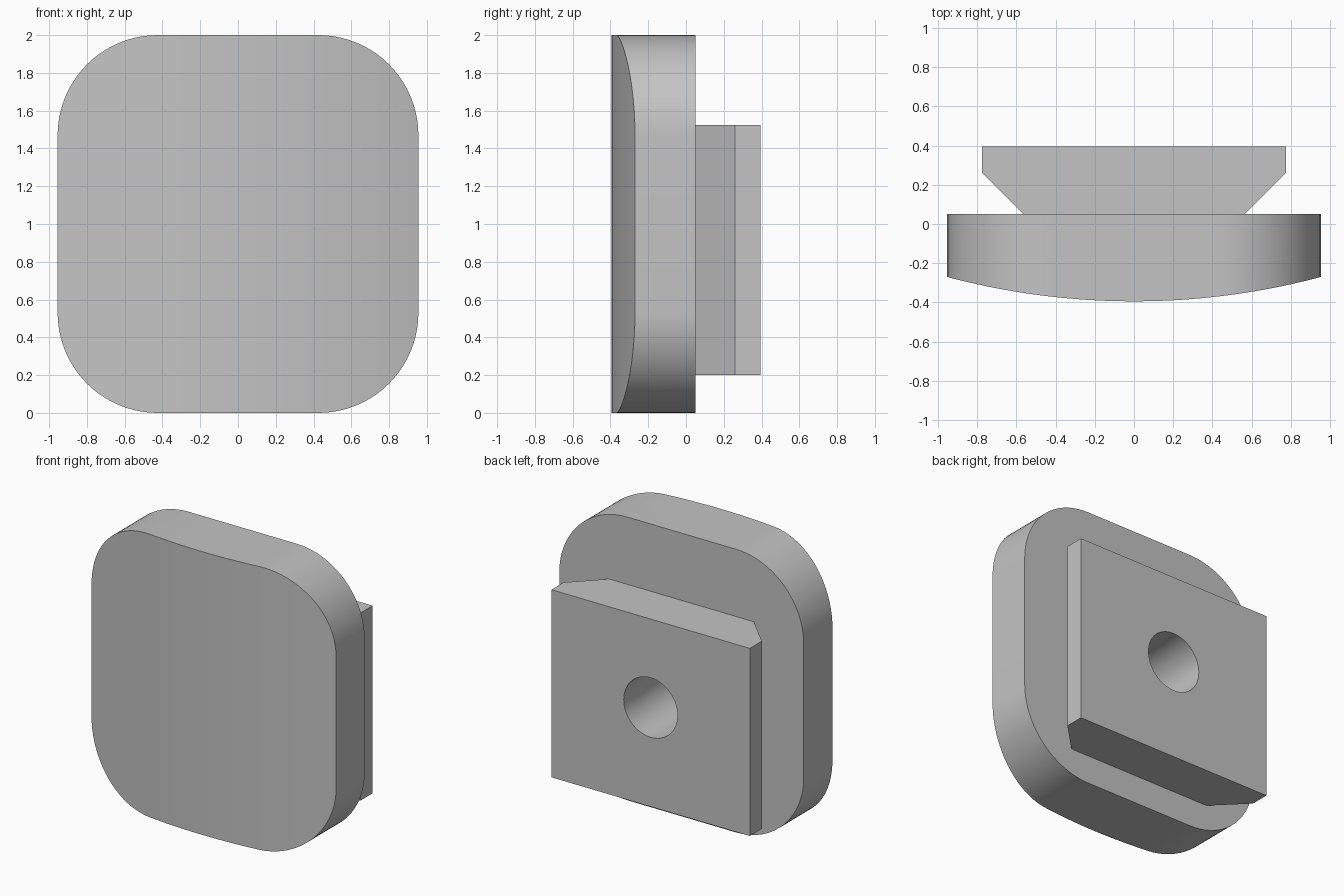
import bpy
import bmesh
import math
from mathutils import Vector

if "Cube" in bpy.data.objects:
    bpy.data.objects.remove(bpy.data.objects["Cube"], do_unlink=True)

grey = bpy.data.materials.new("plain grey")
grey.use_nodes = True
color = (0.55, 0.55, 0.55, 1)
grey.diffuse_color = color
grey.node_tree.nodes["Principled BSDF"].inputs["Base Color"].default_value = color

HALF_W, RADIUS, ARC_STEPS = 0.955, 0.53, 20
BACK, FRONT_EDGE, FRONT_MID = 0.05, -0.27, -0.395


def add_object(name, bm):
    bmesh.ops.recalc_face_normals(bm, faces=bm.faces)
    mesh = bpy.data.meshes.new(name)
    bm.to_mesh(mesh)
    bm.free()
    mesh.materials.append(grey)
    obj = bpy.data.objects.new(name, mesh)
    bpy.context.collection.objects.link(obj)
    return obj


def extrude_profile(points, direction):
    bm = bmesh.new()
    face = bm.faces.new([bm.verts.new(p) for p in points])
    new = bmesh.ops.extrude_face_region(bm, geom=[face], use_keep_orig=True)["geom"]
    bmesh.ops.translate(bm, vec=direction, verts=[g for g in new if isinstance(g, bmesh.types.BMVert)])
    return bm


def make_knob():
    # Rounded square outline
    outline = []
    for corner in range(4):
        cx = (HALF_W - RADIUS) * (1 if corner in (0, 3) else -1)
        cz = 1 + (1 - RADIUS) * (1 if corner < 2 else -1)
        for i in range(ARC_STEPS + 1):
            a = math.pi / 2 * (corner + i / ARC_STEPS)
            outline.append((cx + RADIUS * math.cos(a), BACK, cz + RADIUS * math.sin(a)))
    bm = extrude_profile(outline, Vector((0, FRONT_EDGE - BACK, 0)))

    # Slice the front face into strips, then bow it outward
    flat = HALF_W - RADIUS
    cuts = {round(p[0], 5) for p in outline} | {flat * i / 5 for i in range(-4, 5)}
    is_front = lambda v: v.co.y < FRONT_EDGE + 1e-4
    for x in sorted(cuts):
        if abs(x) > HALF_W - 1e-4:
            continue
        faces = [f for f in bm.faces if all(is_front(v) for v in f.verts)]
        edges = {e for f in faces for e in f.edges}
        verts = {v for f in faces for v in f.verts}
        bmesh.ops.bisect_plane(bm, geom=faces + list(edges) + list(verts), dist=1e-4,
                               plane_co=(x, 0, 0), plane_no=(1, 0, 0))
    sag = FRONT_EDGE - FRONT_MID
    bow = (HALF_W ** 2 + sag ** 2) / (2 * sag)
    for v in [v for v in bm.verts if is_front(v)]:
        v.co.y = FRONT_MID + bow - math.sqrt(bow ** 2 - v.co.x ** 2)
    return add_object("rounded_front_pad", bm)


def make_block():
    # Dovetail block behind the pad
    half = [(0.565, BACK), (0.775, 0.26), (0.775, 0.395)]
    section = half + [(-x, y) for x, y in reversed(half)]
    bm = extrude_profile([(x, y, 0.2) for x, y in section], Vector((0, 0, 1.325)))
    return add_object("dovetail_back_block", bm)


parts = [make_knob(), make_block()]

# Blind round hole through the block and into the pad
bpy.ops.mesh.primitive_cylinder_add(vertices=64, radius=0.21, depth=0.65,
                                    location=(0, 0.175, 0.9), rotation=(math.pi / 2, 0, 0))
cutter = bpy.context.object
cutter.name = "hole_cutter"
cutter.hide_render = True
cutter.data.materials.append(grey)

for part in parts:
    bpy.ops.object.select_all(action="DESELECT")
    part.select_set(True)
    bpy.context.view_layer.objects.active = part
    mod = part.modifiers.new("round hole", "BOOLEAN")
    mod.operation, mod.solver, mod.object = "DIFFERENCE", "EXACT", cutter
    bpy.ops.object.modifier_apply(modifier=mod.name)
    bpy.ops.object.shade_smooth_by_angle(angle=math.radians(25))

bpy.data.objects.remove(cutter, do_unlink=True)
